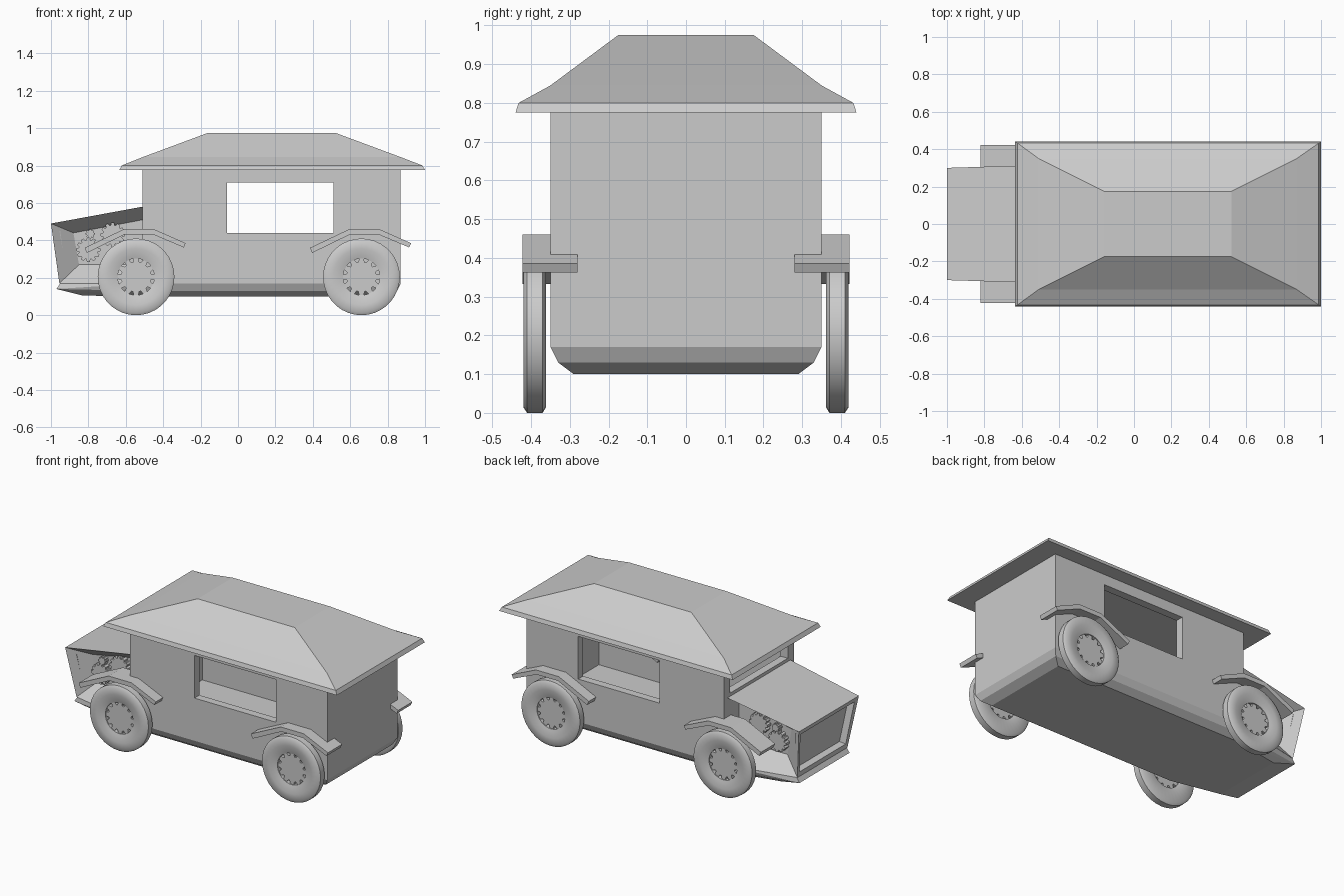
import bpy, bmesh
from math import cos, sin, pi, radians

if "Cube" in bpy.data.objects:
    bpy.data.objects.remove(bpy.data.objects["Cube"])


def make(name, verts, faces, smooth=False):
    me = bpy.data.meshes.new(name)
    me.from_pydata(verts, [], faces)
    bm = bmesh.new()
    bm.from_mesh(me)
    bmesh.ops.recalc_face_normals(bm, faces=bm.faces)
    bm.to_mesh(me)
    bm.free()
    ob = bpy.data.objects.new(name, me)
    bpy.context.collection.objects.link(ob)
    bpy.context.view_layer.objects.active = ob
    if smooth:
        bpy.ops.object.select_all(action='DESELECT')
        ob.select_set(True)
        bpy.ops.object.shade_smooth_by_angle(angle=radians(35))
    return ob


def loft(name, rings):
    """Stack of rectangles (x0, x1, half width, z), capped at both ends."""
    v = [p for x0, x1, y, z in rings
         for p in ((x0, -y, z), (x1, -y, z), (x1, y, z), (x0, y, z))]
    f = [(0, 1, 2, 3), tuple(range(len(v) - 4, len(v)))]
    for r in range(len(rings) - 1):
        a = r * 4
        f += [(a + i, a + (i + 1) % 4, a + 4 + (i + 1) % 4, a + 4 + i) for i in range(4)]
    return make(name, v, f)


def prism(name, pts, y0, y1):
    """Outline in x/z extruded along y."""
    n = len(pts)
    v = [(x, y0, z) for x, z in pts] + [(x, y1, z) for x, z in pts]
    f = [tuple(range(n)), tuple(range(n, 2 * n))]
    f += [(i, (i + 1) % n, n + (i + 1) % n, n + i) for i in range(n)]
    return make(name, v, f)


def gear(name, cx, cz, r0, r1, teeth, y0, y1):
    pts = []
    for i in range(teeth):
        for k, r in ((-.40, r0), (-.22, r1), (.22, r1), (.40, r0)):
            a = 2 * pi * (i + k) / teeth
            pts.append((cx + r * cos(a), cz + r * sin(a)))
    return prism(name, pts, y0, y1)


def tyre(name, cx, cz, s, n=36):
    prof = [(.098, .367), (.098, .408), (.115, .413), (.150, .420), (.190, .420),
            (.205, .410), (.205, .370), (.190, .361), (.115, .361)]
    m = len(prof)
    v = [(cx + r * cos(2 * pi * i / n), s * y, cz + r * sin(2 * pi * i / n))
         for i in range(n) for r, y in prof]
    f = [(i * m + j, i * m + (j + 1) % m, (i + 1) % n * m + (j + 1) % m, (i + 1) % n * m + j)
         for i in range(n) for j in range(m)]
    return make(name, v, f, True)


def cut(ob, x0, x1, y, z0, z1):
    c = loft("cutter", [(x0, x1, y, z0), (x0, x1, y, z1)])
    c.hide_render = True
    m = ob.modifiers.new("cut", 'BOOLEAN')
    m.operation, m.solver, m.object = 'DIFFERENCE', 'EXACT', c
    bpy.context.view_layer.objects.active = ob
    bpy.ops.object.modifier_apply(modifier=m.name)
    bpy.data.objects.remove(c)


# Hollow cabin with side windows and a windscreen opening
cabin = loft("cabin", [(-.51, .80, .29, .10), (-.51, .85, .33, .13),
                       (-.51, .87, .35, .17), (-.51, .87, .35, .79)])
cut(cabin, -.46, .82, .30, .20, .90)
cut(cabin, -.06, .51, .50, .44, .71)
cut(cabin, -.60, -.40, .29, .60, .765)

# Hipped roof with a flared eave
loft("roof", [(-.635, 1.0, .44, .775), (-.622, .987, .432, .80),
              (-.51, .87, .35, .845), (-.16, .52, .175, .975)])

# Belly under the nose
bm = bmesh.new()
for x, y, z in ((-.97, .25, .14), (-.95, .25, .17), (-.83, .23, .105),
                (-.51, .29, .10), (-.51, .33, .13), (-.51, .348, .17)):
    for s in (-1, 1):
        bm.verts.new((x, s * y, z))
bmesh.ops.convex_hull(bm, input=bm.verts)
bmesh.ops.dissolve_limit(bm, angle_limit=.02, verts=bm.verts, edges=bm.edges)
belly_mesh = bpy.data.meshes.new("nose_belly")
bm.to_mesh(belly_mesh)
bm.free()
bpy.context.collection.objects.link(bpy.data.objects.new("nose_belly", belly_mesh))

# Nose: outer frame, sunken sides, sunken front grille
half = [(-1.0, .30, .49), (-.51, .315, .58), (-.51, .345, .17), (-.955, .25, .17),
        (-.88, .20, .44), (-.51, .20, .51), (-.51, .20, .27), (-.85, .20, .27)]
v = [(x, s * y, z) for s in (-1, 1) for x, y, z in half]
v += [(-.99, -.27, .46), (-.99, .27, .46), (-.957, .23, .20), (-.957, -.23, .20),
      (-.95, -.26, .45), (-.95, .26, .45), (-.92, .22, .21), (-.92, -.22, .21)]
f = [(0, 1, 9, 8), (3, 2, 10, 11)]
for o in (0, 8):
    f += [(o + i, o + (i + 1) % 4, o + 4 + (i + 1) % 4, o + 4 + i) for i in range(4)]
    f.append((o + 4, o + 5, o + 6, o + 7))
f += [(1, 9, 13, 5), (5, 13, 14, 6), (6, 14, 10, 2)]
loop = (0, 8, 11, 3)
f += [(loop[i], loop[(i + 1) % 4], 16 + (i + 1) % 4, 16 + i) for i in range(4)]
f += [(16 + i, 16 + (i + 1) % 4, 20 + (i + 1) % 4, 20 + i) for i in range(4)]
f.append((20, 21, 22, 23))
make("nose", v, f)

for s, side in ((-1, "right"), (1, "left")):
    # Engine gears in the nose sides
    for i, (x, z, r, t) in enumerate(((-.80, .35, .065, 12), (-.67, .43, .065, 12),
                                      (-.65, .31, .05, 10), (-.79, .435, .025, 8))):
        gear(f"{side}_engine_gear_{i}", x, z, r * .8, r, t, s * .195, s * .235)
    for cx, end in ((-.545, "front"), (.66, "rear")):
        # Wheel with toothed hub
        tyre(f"{end}_{side}_tyre", cx, .21 - .005, s)
        gear(f"{end}_{side}_hub", cx, .205, .080, .101, 12, s * .375, s * .402)
        # Bent fender plate
        top = [(-.275, .36), (-.065, .46), (.095, .46), (.265, .385)]
        low = [(.255, .362), (.09, .432), (-.06, .432), (-.263, .333)]
        prism(f"{end}_{side}_fender", [(cx + x, z) for x, z in top + low], s * .28, s * .422)
